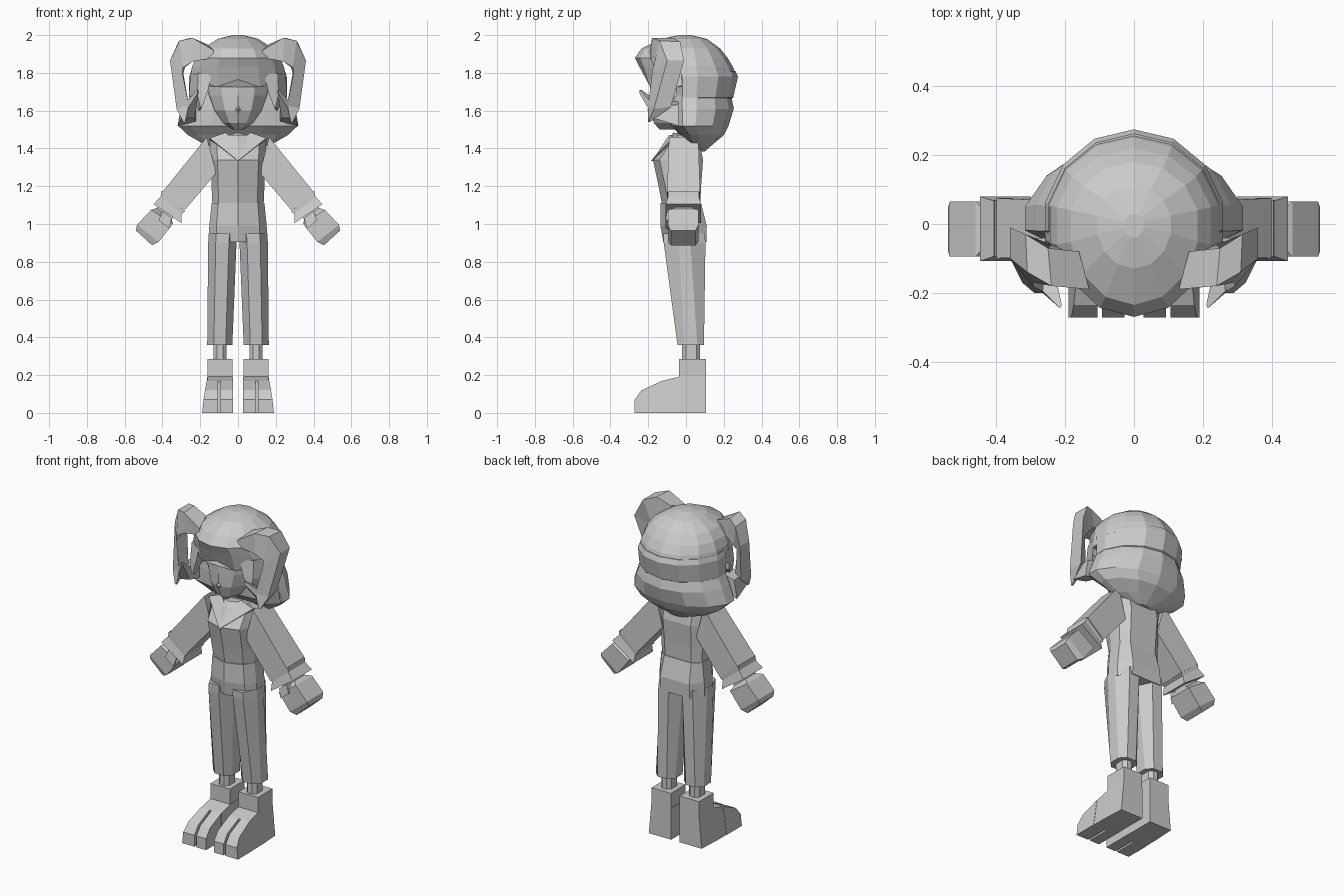
import bpy, bmesh, math


def loft(name, rings, mirror=False):
    """Skin a list of equal-length point rings into a capped flat-shaded object."""
    bm = bmesh.new()
    rows = [[bm.verts.new(p) for p in r] for r in rings]
    n = len(rows[0])
    for a, b in zip(rows, rows[1:]):
        for i in range(n):
            j = (i + 1) % n
            bm.faces.new((a[i], a[j], b[j], b[i]))
    bm.faces.new(rows[0])
    bm.faces.new(rows[-1])
    bmesh.ops.remove_doubles(bm, verts=bm.verts, dist=0.0005)
    bmesh.ops.recalc_face_normals(bm, faces=bm.faces)
    me = bpy.data.meshes.new(name)
    bm.to_mesh(me)
    bm.free()
    ob = bpy.data.objects.new(name, me)
    bpy.context.collection.objects.link(ob)
    if mirror:
        m = ob.modifiers.new("Mirror", 'MIRROR')
        m.use_mirror_merge = False
    return ob


def oval(z, rx, yf, yb, n=14, ymid=0.0, jag=0.0):
    """Horizontal ring, starting at the front, with separate front and back depth."""
    pts = []
    for i in range(n):
        a = 2 * math.pi * i / n
        c = math.cos(a)
        y = ymid - c * (ymid - yf) if c > 0 else ymid - c * (yb - ymid)
        pts.append((rx * math.sin(a), y, z - (jag if c > 0.15 and i % 2 else 0)))
    return pts


def box_ring(z, x0, x1, y0, y1, cx=0.0, cy=0.0):
    """Horizontal rectangle with cut corners."""
    return [(x0 + cx, y0, z), (x1 - cx, y0, z), (x1, y0 + cy, z), (x1, y1 - cy, z),
            (x1 - cx, y1, z), (x0 + cx, y1, z), (x0, y1 - cy, z), (x0, y0 + cy, z)]


def limb_ring(xo, zo, xi, zi, y0, y1):
    """Slanted rectangle from an outer to an inner edge."""
    return [(xo, y0, zo), (xo, y1, zo), (xi, y1, zi), (xi, y0, zi)]


def torso_ring(z, w, yf, yb):
    half = [(w * .75, yf + .035), (w, -.04), (w, .04), (w * .65, yb)]
    return ([(0, yf, z)] + [(x, y, z) for x, y in half]
            + [(-x, y, z) for x, y in reversed(half)])


# Head, neck and tiny mouth
loft("head", [oval(1.50, .03, -.14, .0, 12), oval(1.535, .09, -.17, .06, 12),
              oval(1.60, .14, -.19, .1, 12), oval(1.68, .17, -.19, .12, 12),
              oval(1.80, .19, -.19, .12, 12)])
loft("neck", [oval(1.38, .045, -.045, .045, 8), oval(1.56, .045, -.045, .045, 8)])
loft("mouth", [oval(1.59, .008, -.195, -.17, 6, -.18), oval(1.605, .016, -.205, -.17, 6, -.18),
               oval(1.62, .008, -.195, -.17, 6, -.18)])

# Hair: crown with ragged fringe, then fuller layers behind the face
loft("hair_crown", [oval(2.0, .03, -.04, .03), oval(1.98, .11, -.13, .11),
                    oval(1.93, .19, -.235, .18), oval(1.88, .23, -.27, .22),
                    oval(1.83, .25, -.245, .25), oval(1.765, .265, -.21, .27, jag=.04)])
loft("hair_upper_layer", [oval(1.81, .255, -.09, .262), oval(1.78, .265, -.09, .275),
                          oval(1.67, .265, -.08, .25), oval(1.65, .24, -.07, .22)])
loft("hair_lower_layer", [oval(1.70, .25, -.09, .235), oval(1.61, .29, -.09, .253),
                          oval(1.52, .325, -.08, .225), oval(1.47, .27, -.03, .2, ymid=.03),
                          oval(1.42, .18, .01, .14, ymid=.04), oval(1.385, .06, .04, .10, ymid=.07)])

# High side bunches and curled strands framing the face
loft("hair_bunch", [
    [(.13, -.19, 1.88), (.16, -.09, 1.88), (.16, -.08, 1.95), (.13, -.19, 1.92)],
    [(.24, -.18, 1.86), (.24, -.06, 1.87), (.25, -.07, 1.985), (.24, -.18, 1.985)],
    [(.29, -.17, 1.83), (.28, -.06, 1.83), (.315, -.03, 1.965), (.31, -.14, 1.97)],
    [(.295, -.18, 1.80), (.29, -.08, 1.80), (.36, -.01, 1.865), (.36, -.10, 1.865)],
    [(.26, -.20, 1.63), (.26, -.11, 1.63), (.32, -.08, 1.62), (.325, -.17, 1.61)],
    [(.28, -.20, 1.54), (.28, -.19, 1.54), (.29, -.19, 1.54), (.29, -.20, 1.54)]], True)
loft("hair_curl", [
    [(.22, -.04, 1.54), (.32, -.04, 1.52), (.30, -.04, 1.63), (.22, -.04, 1.65)],
    [(.23, -.14, 1.56), (.30, -.17, 1.56), (.29, -.17, 1.63), (.23, -.14, 1.64)],
    [(.21, -.235, 1.69), (.215, -.245, 1.69), (.215, -.245, 1.71), (.21, -.235, 1.71)]], True)
loft("hair_side_strand", [
    [(.14, -.18, 1.79), (.21, -.15, 1.80), (.25, -.05, 1.79), (.18, -.05, 1.79)],
    [(.16, -.18, 1.70), (.215, -.16, 1.69), (.26, -.05, 1.68), (.19, -.05, 1.68)],
    [(.19, -.17, 1.62), (.20, -.17, 1.62), (.21, -.13, 1.60), (.20, -.13, 1.60)]], True)

# Jacket body, hem and collar
loft("jacket_body", [torso_ring(1.47, .11, -.09, .05), torso_ring(1.44, .15, -.11, .07),
                     torso_ring(1.34, .145, -.175, .09), torso_ring(1.2, .14, -.145, .08),
                     torso_ring(1.09, .135, -.125, .075)])
loft("jacket_hem", [torso_ring(1.11, .14, -.135, .08), torso_ring(.99, .152, -.135, .11),
                    torso_ring(.905, .155, -.12, .108)])
lapel = [(.15, -.07, 1.455), (.065, -.065, 1.485), (0, -.115, 1.42), (0, -.185, 1.335)]
loft("collar", [lapel, [(x, y + .04, z - .01) for x, y, z in lapel]], True)

# Sleeves, flared cuffs and mitten-like hands
loft("sleeve", [limb_ring(.165, 1.46, .115, 1.27, -.09, .065),
                limb_ring(.40, 1.17, .285, 1.07, -.10, .075)], True)
loft("cuff", [limb_ring(.405, 1.175, .28, 1.065, -.095, .07),
              limb_ring(.41, 1.145, .298, 1.055, -.095, .068),
              limb_ring(.447, 1.105, .30, 1.005, -.108, .08)], True)
loft("hand", [limb_ring(.41, 1.12, .34, 1.06, -.055, .03),
              limb_ring(.43, 1.085, .35, 1.02, -.06, .035),
              limb_ring(.46, 1.075, .345, 1.0, -.095, .065),
              limb_ring(.535, .995, .42, .905, -.095, .065),
              limb_ring(.54, .965, .455, .887, -.08, .05)], True)
loft("thumb", [limb_ring(.40, 1.07, .35, 1.03, -.10, -.05),
               limb_ring(.42, 1.02, .365, .975, -.108, -.05)], True)

# Trouser legs and ankles
loft("trouser_leg", [box_ring(.95, .005, .155, -.12, .10, .04, .08),
                     box_ring(.90, .008, .158, -.118, .103, .04, .08),
                     box_ring(.36, .03, .163, -.045, .095, .035, .035)], True)
loft("ankle", [box_ring(.40, .06, .13, -.02, .075, .02, .02),
               box_ring(.27, .06, .13, -.02, .075, .02, .02)], True)


# Boots: shaft, foot and two separate toes
def foot_ring(y, top, xi, xo_top, xo):
    return [(xi, y, 0), (xo, y, 0), (xo_top, y, top), (xi, y, top)]


loft("boot_shaft", [box_ring(.285, .03, .162, -.037, .105), box_ring(.19, .03, .162, -.037, .105)], True)
loft("boot_foot", [foot_ring(.105, .195, .028, .162, .18), foot_ring(-.035, .192, .028, .162, .187),
                   foot_ring(-.125, .17, .026, .163, .188)], True)
for part, xi, xt, xo in (("inner_toe", .027, .092, .093), ("outer_toe", .106, .165, .19)):
    loft(part, [foot_ring(-.125, .17, xi, xt, xo), foot_ring(-.235, .12, xi, xt + (xo - xt) * .4, xo),
                foot_ring(-.272, .07, xi, xt + (xo - xt) * .7, xo)], True)
